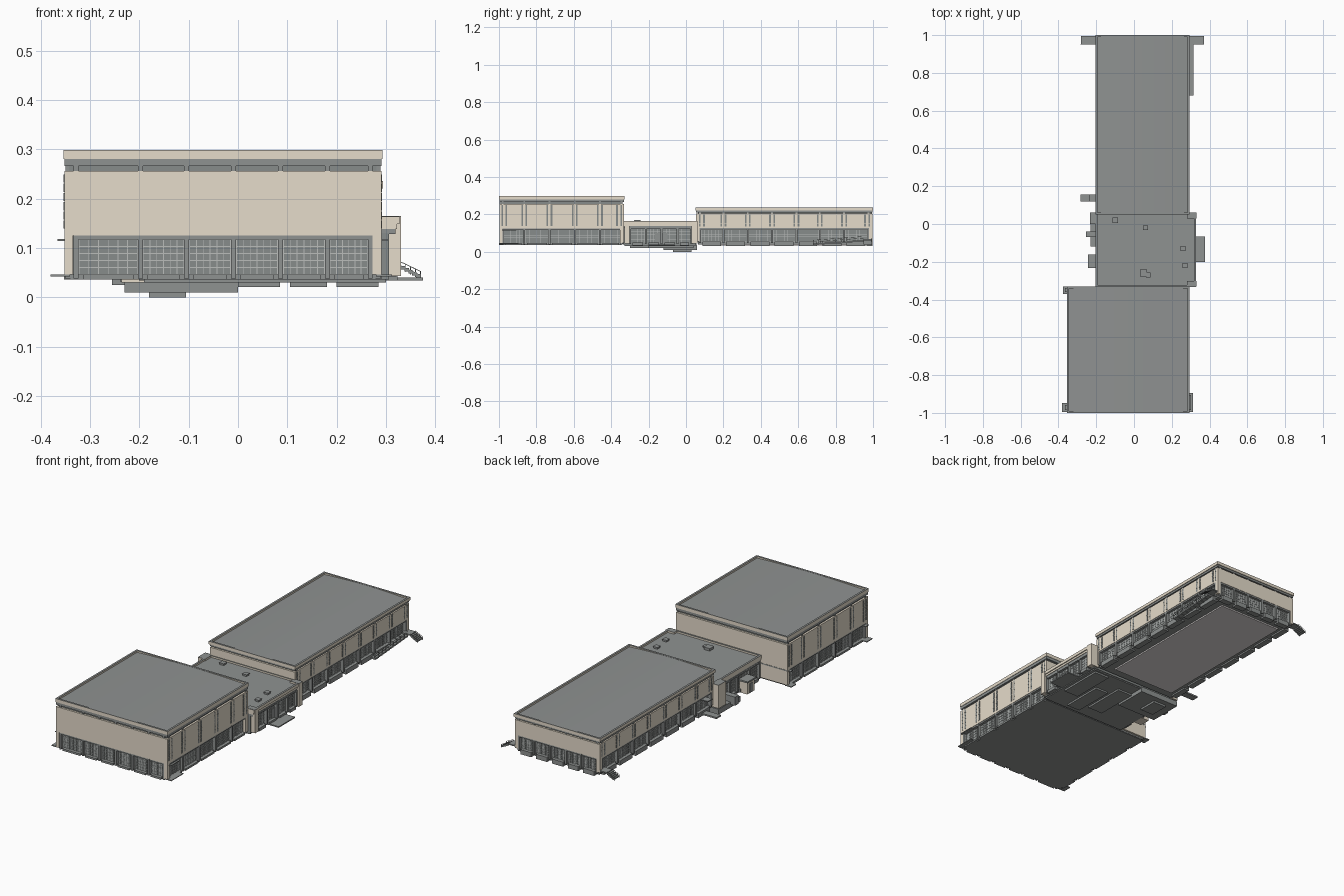
import bpy, bmesh, math
from mathutils import Matrix, Vector

if "Cube" in bpy.data.objects:
    bpy.data.objects.remove(bpy.data.objects["Cube"])


def material(name, c):
    m = bpy.data.materials.new(name)
    m.diffuse_color = (*c, 1)
    m.use_nodes = True
    m.node_tree.nodes["Principled BSDF"].inputs["Base Color"].default_value = m.diffuse_color
    return m


BEIGE = material("beige wall", (0.79, 0.715, 0.595))
ROOF = material("roof grey", (0.275, 0.288, 0.285))
TRIM = material("trim grey", (0.275, 0.29, 0.285))
GLASS = material("window grey", (0.245, 0.265, 0.258))
MULL = material("mullion light grey", (0.5, 0.51, 0.5))
SLAB = material("slab light grey", (0.74, 0.71, 0.70))

parts = {}


def box(name, mat, x0, x1, y0, y1, z0, z1):
    """Add a box to the named part."""
    bm, _ = parts.setdefault(name, (bmesh.new(), mat))
    size = Matrix.Diagonal((abs(x1 - x0), abs(y1 - y0), abs(z1 - z0), 1))
    mid = Matrix.Translation(((x0 + x1) / 2, (y0 + y1) / 2, (z0 + z1) / 2))
    bmesh.ops.create_cube(bm, size=1, matrix=mid @ size)


def beam(name, mat, a, b, t):
    """Square bar between two points."""
    bm, _ = parts.setdefault(name, (bmesh.new(), mat))
    a, b = Vector(a), Vector(b)
    d = b - a
    m = Matrix.Translation((a + b) / 2) @ d.to_track_quat('Z', 'Y').to_matrix().to_4x4()
    bmesh.ops.create_cube(bm, size=1, matrix=m @ Matrix.Diagonal((t, t, d.length, 1)))


def side_box(name, mat, rect, side, u0, u1, d0, d1, z0, z1):
    """Box on one wall: u runs along the wall, d points outward."""
    x0, x1, y0, y1 = rect
    if side == 'F':
        box(name, mat, u0, u1, y0 - d1, y0 - d0, z0, z1)
    elif side == 'B':
        box(name, mat, u0, u1, y1 + d0, y1 + d1, z0, z1)
    elif side == 'R':
        box(name, mat, x1 + d0, x1 + d1, u0, u1, z0, z1)
    else:
        box(name, mat, x0 - d1, x0 - d0, u0, u1, z0, z1)


def ring(name, mat, rect, t, z0, z1):
    """Parapet-like frame with thickness t inside the rectangle."""
    x0, x1, y0, y1 = rect
    box(name, mat, x0, x1, y0, y0 + t, z0, z1)
    box(name, mat, x0, x1, y1 - t, y1, z0, z1)
    box(name, mat, x0, x0 + t, y0 + t, y1 - t, z0, z1)
    box(name, mat, x1 - t, x1, y0 + t, y1 - t, z0, z1)


def parapet(tag, rect, z0, z1):
    """Beige parapet with a thin grey coping."""
    ring(tag + "_parapet", BEIGE, rect, .01, z0, z1 - .0008)
    ring(tag + "_coping", ROOF, rect, .0105, z1 - .0008, z1)


def vault(name, rect, z, rise):
    """Gently curved roof running along y."""
    x0, x1, y0, y1 = rect
    bm, _ = parts.setdefault(name, (bmesh.new(), ROOF))
    n = 8
    rows = []
    for y in (y0, y1):
        rows.append([bm.verts.new((x0 + (x1 - x0) * i / n, y, z + rise * math.sin(math.pi * i / n)))
                     for i in range(n + 1)])
    for i in range(n):
        bm.faces.new((rows[0][i], rows[0][i + 1], rows[1][i + 1], rows[1][i]))


def glazing(tag, rect, side, edges, z0, z1, cols, rows, depth, drop):
    """Window bays between piers: mullion grid over the recessed glass."""
    for a, b in zip(edges, edges[1:]):
        a, b = a + 0.006, b - 0.006
        for i in range(cols + 1):
            u = a + (b - a) * i / cols
            side_box(tag + "_mullions", MULL, rect, side, u - .0008, u + .0008, depth, depth + .002, z0, z1 - .008)
        for j in range(rows + 1):
            z = z0 + (z1 - .008 - z0) * j / rows
            side_box(tag + "_mullions", MULL, rect, side, a, b, depth, depth + .0015, z - .0007, z + .0007)
        side_box(tag + "_window_heads", TRIM, rect, side, a - .006, b + .006, depth, -.002, z1 - .008, z1)
        # base blocks under each bay
        side_box(tag + "_base_blocks", TRIM, rect, side, a + .008, b - .008, -.03, .001, z0 - drop, z0)
    for e in edges:
        side_box(tag + "_piers", TRIM, rect, side, e - .005, e + .005, depth, -.001, z0 - .008, z1)


def slots(tag, rect, side, centres, z0, z1, n):
    """Pairs of narrow upright windows split into panes."""
    h = (z1 - z0) / n
    for c in centres:
        for s in (-1, 1):
            m = c + s * .011
            for k in range(n):
                side_box(tag + "_slot_windows", GLASS, rect, side, m - .0045, m + .0045,
                         -.002, .0012, z0 + k * h + .001, z0 + (k + 1) * h - .001)


def hall(tag, rect, base, sill, head, strip, band, fascia, top, over, drop, bays):
    x0, x1, y0, y1 = rect
    w = .016
    box(tag + "_glass_core", GLASS, x0 + w, x1 - w, y0 + w, y1 - w, base + .004, head + .002)
    box(tag + "_upper_wall", BEIGE, x0, x1, y0, y1, head, strip)
    # recessed high window strip, grey band and parapet
    box(tag + "_high_windows", GLASS, x0 + .01, x1 - .01, y0 + .01, y1 - .01, strip, band)
    box(tag + "_grey_band", TRIM, x0, x1, y0, y1, band, fascia - .004)
    parapet(tag, (x0 - over, x1 + over, y0 - over, y1 + over), fascia - .004, top)
    vault(tag + "_roof", (x0 + .005, x1 - .005, y0 + .005, y1 - .005), top - .009, .008)
    # corner piers
    for x in (x0, x1 - .018):
        for y in (y0, y1 - .018):
            box(tag + "_corner_piers", BEIGE, x, x + .018, y, y + .018, sill, head)
    box(tag + "_plinth", TRIM, x0 + .01, x1 - .01, y0 + .01, y1 - .01, base, sill)
    for side, edges in bays.items():
        glazing(tag, rect, side, edges, sill, head, 6, 5, -.016, drop)
        for a in edges:
            side_box(tag + "_high_posts", TRIM, rect, side, a - .005, a + .005, -.01, -.002, strip, band)


# Front hall (taller)
A = (-.352, .291, -.998, -.332)
ya = [-.98, -.865, -.73, -.595, -.46, -.345]
hall("front_hall", A, .038, .046, .125, .256, .266, .284, .298, .002, .01,
     {'F': [-.328, -.198, -.104, -.009, .086, .181, .268], 'R': ya, 'L': ya})
for s in 'RL':
    slots("front_hall", A, s, [-.972] + ya[1:-1] + [-.358], .138, .25, 6)
box("front_hall_back_wall", BEIGE, -.352, .291, -.352, -.332, .046, .126)
box("front_hall_floor", TRIM, -.34, .28, -.985, -.345, .036, .039)
side_box("front_hall_back_strip", TRIM, A, 'B', -.352, -.2, -.001, .001, .118, .124)

# Rear hall (longer and lower)
B = (-.2, .290, .054, .996)
yb = [.075, .2, .33, .46, .59, .715, .845, .975]
hall("rear_hall", B, .04, .056, .126, .204, .21, .224, .236, .004, .024,
     {'R': yb, 'L': yb, 'B': [-.182, -.09, -.002, .09, .182, .27]})
for s in 'RL':
    slots("rear_hall", B, s, [.085] + yb[1:-1] + [.968], .134, .2, 4)
box("rear_hall_floor", SLAB, -.15, .215, .11, .94, .033, .042)

# Low connecting block
C = (-.2, .322, -.334, .054)
box("connector_core", GLASS, -.188, .306, -.334, .054, .036, .13)
box("connector_upper_wall", BEIGE, -.2, .322, -.334, .054, .138, .15)
box("connector_grey_band", TRIM, -.197, .319, -.334, .054, .128, .139)
parapet("connector", (-.203, .327, -.334, .06), .148, .164)
box("connector_roof", ROOF, -.196, .32, -.332, .052, .149, .155)
glazing("connector", C, 'R', [-.30, -.215, -.13, -.045, .03], .05, .13, 4, 5, -.016, .016)
glazing("connector", C, 'L', [-.325, -.245, -.145, -.08, -.02], .05, .13, 4, 5, -.012, .016)
# end towers
for x0, x1, y0, y1 in ((.28, .33, -.33, -.302), (.28, .33, .03, .062), (-.232, -.19, .0, .062)):
    box("connector_end_towers", BEIGE, x0, x1, y0, y1, .043, .1633)
    box("connector_tower_caps", ROOF, x0, x1, y0, y1, .1633, .1645)
# stepped foundations seen from below
for x0, x1, y0, y1, z0 in ((-.19, .30, -.33, .05, .03), (-.23, 0, -.12, .06, .010), (-.18, -.105, -.07, .03, 0),
                           (0, .085, -.25, -.02, .021), (.105, .18, -.3, -.08, .021), (.2, .285, -.2, .04, .021)):
    box("connector_foundation", TRIM, x0, x1, y0, y1, z0, .038)

# Rooftop units on the connector
for x, y, s, h in ((.05, -.26, .016, .012), (.075, -.27, .01, .006), (.27, -.22, .011, .008), (.26, -.13, .011, .008),
                   (-.1, .02, .012, .008), (.06, -.02, .011, .008)):
    box("rooftop_units", TRIM, x - s, x + s, y - s, y + s, .153, .155 + h)
    box("rooftop_unit_caps", ROOF, x - s - .002, x + s + .002, y - s - .002, y + s + .002, .155 + h, .157 + h)

# Right entrance platform and left side porches
box("entrance_platform", TRIM, .3, .375, -.2, -.065, .034, .04)
box("entrance_doors", TRIM, .304, .309, -.165, -.1, .042, .1)
box("left_porch", BEIGE, -.236, -.19, -.226, -.168, .03, .092)
box("left_porch_canopy", TRIM, -.243, -.19, -.233, -.161, .092, .1)
box("left_porch_door", TRIM, -.239, -.236, -.21, -.185, .032, .08)
box("left_vent_box", TRIM, -.255, -.19, -.07, -.04, .025, .07)
box("left_landing", TRIM, -.284, -.19, .118, .155, .038, .046)
box("left_landing_canopy", TRIM, -.235, -.19, .118, .155, .112, .117)

# Corner landings and canopies of the front hall
for x0, x1, y0, y1 in ((-.38, -.34, -.995, -.948), (-.377, -.34, -.37, -.33), (.28, .312, -.995, -.895)):
    box("corner_landings", TRIM, x0, x1, y0, y1, .042, .046)
    box("corner_canopies", TRIM, max(x0 + .013, -.366), min(x1, .303), y0 + .01, y1 - .01, .114, .118)

# Rear corner landings with steps and rails
for s, e in ((1, .289), (-1, -.2)):
    box("rear_landings", TRIM, e - s * .01, e + s * .04, .95, .995, .062, .068)
    for i in range(5):
        a = e + s * (.04 + i * .008)
        box("rear_steps", TRIM, a, a + s * .009, .95, .995, .056 - i * .004, .063 - i * .004)
    for y in (.952, .993):
        for dz in (.008, .016):
            beam("stair_rails", TRIM, (e + s * .04, y, .056 + dz), (e + s * .082, y, .036 + dz), .0014)
        for i in range(5):
            x = e + s * (.04 + i * .0102)
            beam("stair_rails", TRIM, (x, y, .056 - i * .005), (x, y, .072 - i * .005), .0014)

# Sloping walk along the rear hall with railing
ya0, za, yb0, zb = .68, .044, .95, .064
for i in range(9):
    y = ya0 + (yb0 - ya0) * i / 9
    z = za + (zb - za) * i / 9
    box("ramp", TRIM, .28, .316, y, y + .031, z - .008, z)
    beam("ramp_rails", TRIM, (.314, y, z), (.314, y, z + .018), .0015)
for dz in (.009, .018):
    beam("ramp_rails", TRIM, (.314, ya0, za + dz), (.314, yb0, zb + dz), .0015)

# Turn every collected part into an object
for name, (bm, mat) in parts.items():
    me = bpy.data.meshes.new(name)
    bm.to_mesh(me)
    bm.free()
    me.materials.append(mat)
    bpy.context.collection.objects.link(bpy.data.objects.new(name, me))
